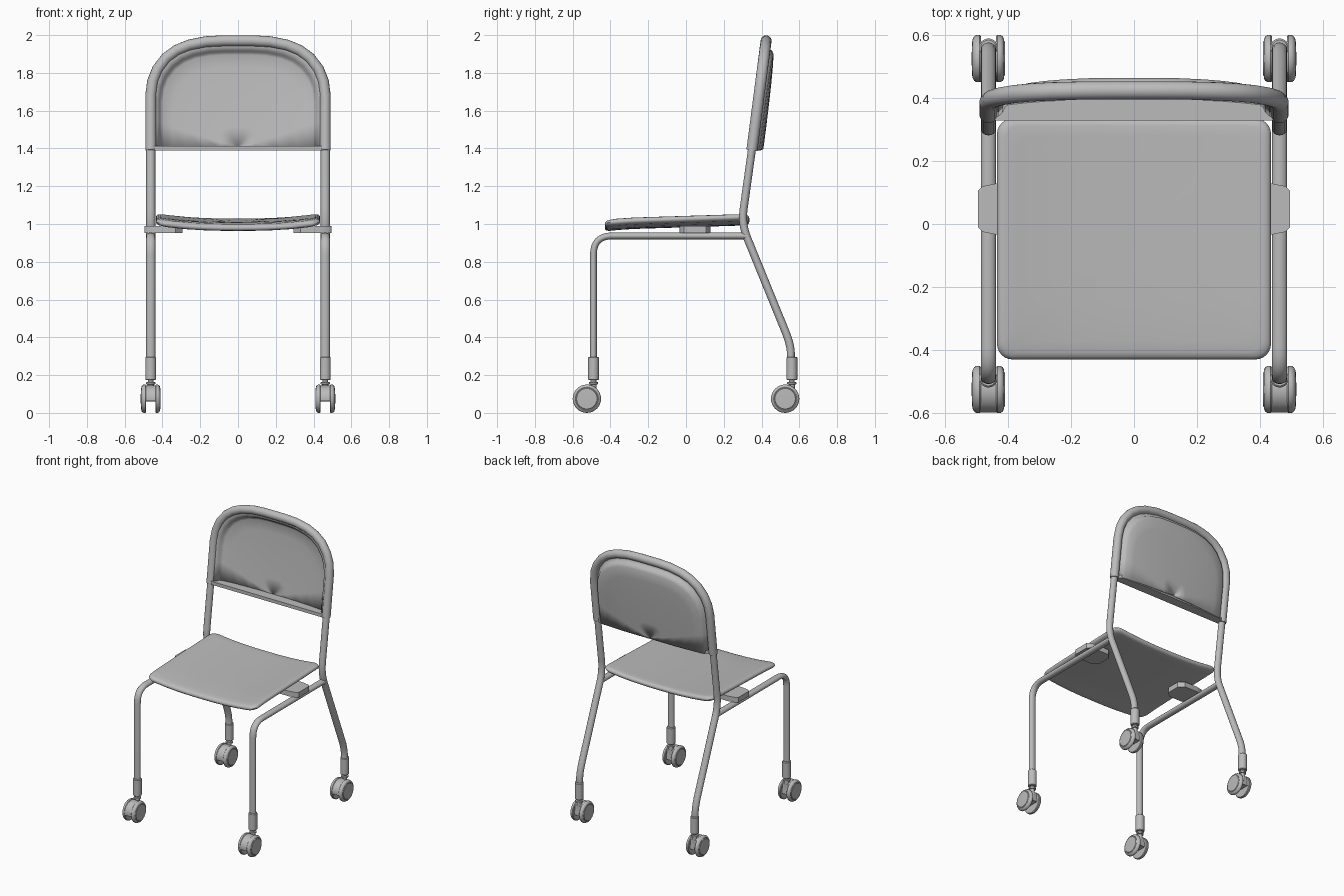
import bpy, bmesh, math
from mathutils import Vector

if "Cube" in bpy.data.objects:
    bpy.data.objects.remove(bpy.data.objects["Cube"])

grey = bpy.data.materials.new("light grey")
grey.diffuse_color = (0.5, 0.5, 0.5, 1)
grey.use_nodes = True
grey.node_tree.nodes["Principled BSDF"].inputs["Base Color"].default_value = grey.diffuse_color


def finish(name, bm, angle=35):
    bmesh.ops.recalc_face_normals(bm, faces=bm.faces)
    me = bpy.data.meshes.new(name)
    bm.to_mesh(me)
    bm.free()
    ob = bpy.data.objects.new(name, me)
    bpy.context.collection.objects.link(ob)
    me.materials.append(grey)
    bpy.ops.object.select_all(action='DESELECT')
    bpy.context.view_layer.objects.active = ob
    ob.select_set(True)
    bpy.ops.object.shade_smooth_by_angle(angle=math.radians(angle))
    return ob


def loft(name, rings, closed=True, caps=True, angle=35):
    bm = bmesh.new()
    vs = [[bm.verts.new(p) for p in r] for r in rings]
    n = len(vs[0])
    for a, b in zip(vs, vs[1:]):
        for i in range(n if closed else n - 1):
            j = (i + 1) % n
            bm.faces.new((a[i], a[j], b[j], b[i]))
    if caps:
        bm.faces.new(vs[0])
        bm.faces.new(vs[-1])
    return finish(name, bm, angle)


def sweep(name, path, side, ra, rb, n=16):
    # elliptical tube along a planar path; ra is the radius along "side"
    side = Vector(side).normalized()
    rings = []
    for i, p in enumerate(path):
        t = (path[min(i + 1, len(path) - 1)] - path[max(i - 1, 0)]).normalized()
        up = t.cross(side).normalized()
        rings.append([p + side * ra * math.cos(a) + up * rb * math.sin(a)
                      for a in (2 * math.pi * k / n for k in range(n))])
    return loft(name, rings)


def fillet(pts, d, n=8):
    # round the corners of a polyline
    pts = [Vector(p) for p in pts]
    out = [pts[0]]
    for a, b, c in zip(pts, pts[1:], pts[2:]):
        s = b + (a - b).normalized() * min(d, (a - b).length * 0.5)
        e = b + (c - b).normalized() * min(d, (c - b).length * 0.5)
        for k in range(n + 1):
            t = k / n
            out.append(s * (1 - t) ** 2 + b * 2 * t * (1 - t) + e * t * t)
    return out + [pts[-1]]


def lathe(name, centre, profile, axis, n=32):
    # profile holds (radius, position along the axis)
    c = Vector(centre)
    rings = []
    for r, h in profile:
        ring = []
        for k in range(n):
            a = 2 * math.pi * k / n
            u, v = r * math.cos(a), r * math.sin(a)
            ring.append(c + Vector((u, v, h) if axis == 'z' else (h, u, v)))
        rings.append(ring)
    return loft(name, rings)


def prism(name, a, b):
    return loft(name, [a, b])


X = 0.462


def lean(z):
    return 0.35 + 0.13 * (z - 1.4)


for s, tag in ((-1, "left"), (1, "right")):
    x = s * X
    # legs
    sweep("front_leg_" + tag, fillet([(x, -.49, .27), (x, -.49, .937), (x, .315, .937)], .10),
          (1, 0, 0), .024, .018)
    sweep("rear_leg_" + tag, fillet([(x, .555, .27), (x, .555, .36), (x, .294, 1.0),
                                     (x, lean(1.42), 1.42)], .08), (1, 0, 0), .024, .021)
    # seat bracket with chamfered ends
    out = [(.295, .0), (.33, -.035), (.43, -.035), (.48, -.025), (.495, -.01),
           (.495, .105), (.48, .12), (.43, .13), (.33, .13), (.295, .095)]
    prism("seat_bracket_" + tag, [(s * a, b, .953) for a, b in out], [(s * a, b, .99) for a, b in out])
    # castors
    for y, end in ((-.49, "front"), (.56, "rear")):
        nm = end + "_" + tag
        lathe("leg_sleeve_" + nm, (x, y, 0),
              [(.026, .175), (.029, .178), (.029, .292), (.024, .297)], 'z', 20)
        lathe("castor_stem_" + nm, (x, y, 0),
              [(.016, .08), (.016, .15), (.024, .152), (.024, .162), (.015, .164), (.015, .18)], 'z', 16)
        wc = (x, y - .035, .075)
        for w in (-1, 1):
            lathe("castor_wheel_%s_%s" % (nm, "inner" if w * s < 0 else "outer"), wc,
                  [(.04, w * .024), (.071, w * .024), (.075, w * .028), (.075, w * .038),
                   (.070, w * .046), (.061, w * .050), (.057, w * .049), (.054, w * .052),
                   (.02, w * .053)], 'x')
        # hood between the wheels
        arc = [(wc[1] + .074 * math.cos(a), wc[2] + .070 * math.sin(a))
               for a in (math.radians(50 + 140 * k / 14) for k in range(15))]
        arc += [(wc[1] - .04, .06), (wc[1] + .055, .06)]
        prism("castor_hood_" + nm, [(x - .026, a, b) for a, b in arc], [(x + .026, a, b) for a, b in arc])

# seat: rounded rectangle, dished towards the middle
outline = []
for cx, cy, a0 in ((1, 1, 0), (-1, 1, 90), (-1, -1, 180), (1, -1, 270)):
    r = .05
    for k in range(7):
        a = math.radians(a0 + 15 * k)
        outline.append((cx * (.435 - r) + r * math.cos(a), cy * (.3825 - r) + r * math.sin(a)))
    # intermediate points along the straight side that follows
    p = outline[-1]
    dx, dy = ((-1, 0), (0, -1), (1, 0), (0, 1))[a0 // 90]
    length = 2 * ((.435 if dx else .3825) - r)
    outline += [(p[0] + dx * length * k / 8, p[1] + dy * length * k / 8) for k in range(1, 8)]


def seat_z(x, y):
    rise = .026 * min(1, abs(x) / .42) ** 2.5
    return .999 + rise + .012 * (y + .05) / .38 - .008 * max(0, (-y - .25) / .18) ** 2


steps = [(k, -.018) for k in (.02, .3, .5, .7, .85, .94)] + [(.975, -.015), (.993, -.008), (1, 0),
         (.993, .008), (.975, .015)] + [(k, .018) for k in (.94, .85, .7, .5, .3, .02)]
loft("seat", [[(px * k, py * k - .0475, seat_z(px * k, py * k - .0475) + h) for px, py in outline]
              for k, h in steps], angle=50)

# backrest frame: U-shaped thick tube
half = [(.462, 1.39), (.462, 1.55), (.462, 1.68), (.452, 1.755), (.426, 1.82), (.38, 1.88),
        (.325, 1.92), (.26, 1.947), (.17, 1.965), (.08, 1.97)]
arch = half + [(-a, b) for a, b in reversed(half)]
sweep("backrest_frame", [Vector((a, lean(b), b)) for a, b in arch], (0, 1, -.13), .029, .029)

# backrest shell: recessed pan inside the frame, open at the bottom
rings = []
for k, d in ((1, .0), (.94, .008), (.915, .018), (.90, .034), (.87, .043), (.75, .047),
             (.6, .05), (.4, .052), (.2, .053), (.01, .053)):
    ring = []
    for a, b in arch:
        px, pz = a * k, 1.40 + (b - 1.40) * k
        ring.append((px, lean(pz) + d - .06 * px * px, pz))
    rings.append(ring)
shell = loft("backrest_shell", rings, closed=False, caps=False, angle=50)
sol = shell.modifiers.new("thickness", 'SOLIDIFY')
sol.thickness = .014
sol.offset = 0

# ledge closing the bottom of the backrest
ledge = [(-.462, .328), (.462, .328), (.462, .36), (.40, .388), (.2, .397),
         (-.2, .397), (-.40, .388), (-.462, .36)]
prism("backrest_ledge", [(a, b, 1.388) for a, b in ledge], [(a, b, 1.412) for a, b in ledge])
